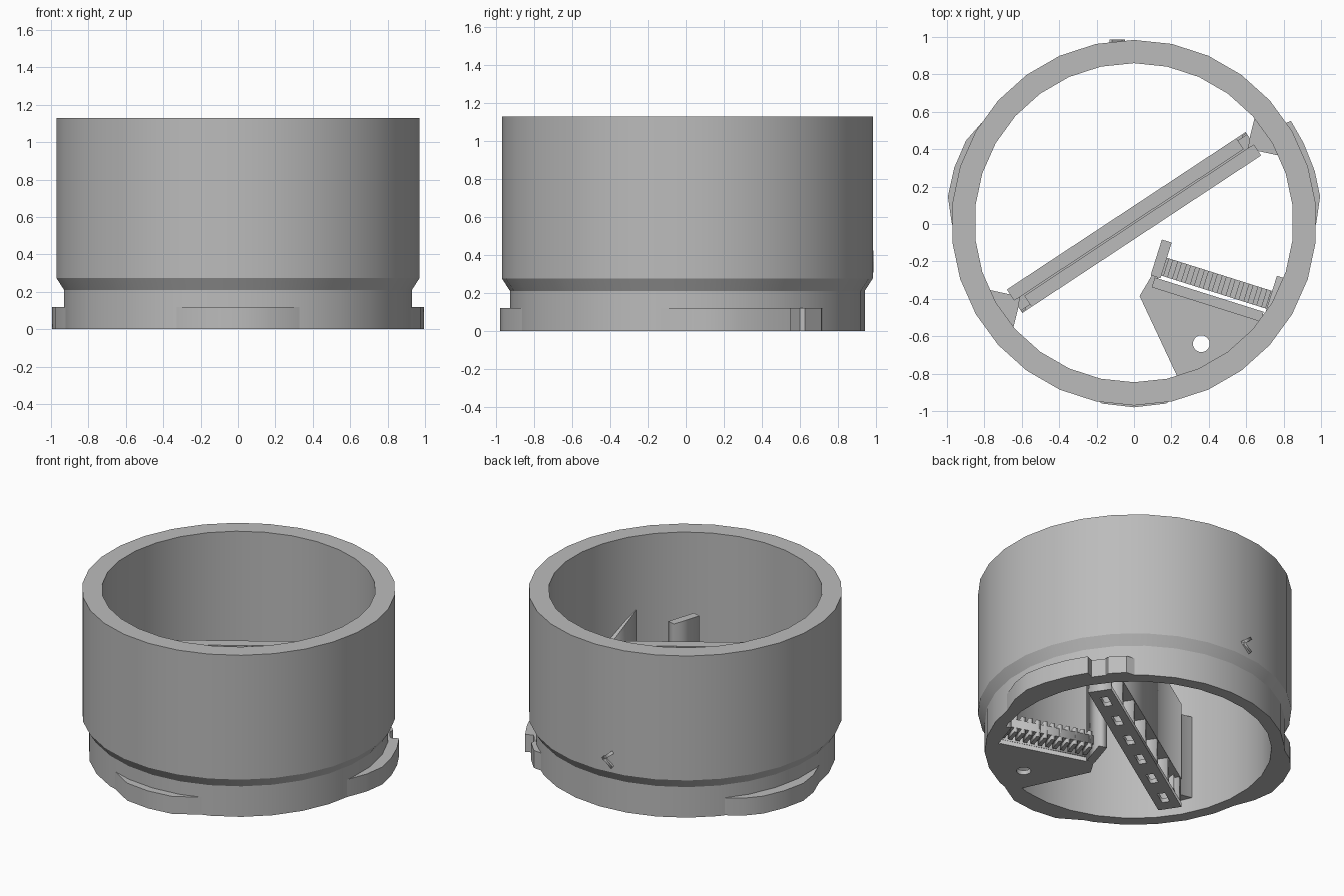
import bpy, bmesh, math
from mathutils import Matrix, Vector

cube = bpy.data.objects.get("Cube")
if cube:
    bpy.data.objects.remove(cube)

grey = bpy.data.materials.new("plain_grey")
grey.use_nodes = True
grey.diffuse_color = (0.5, 0.5, 0.5, 1)
grey.node_tree.nodes["Principled BSDF"].inputs["Base Color"].default_value = (0.5, 0.5, 0.5, 1)

CY = 0.007          # ring centre in y
SEG = 30


def add(name, mesh, matrix=None, smooth=False):
    obj = bpy.data.objects.new(name, mesh)
    bpy.context.collection.objects.link(obj)
    mesh.materials.clear()
    mesh.materials.append(grey)
    if matrix:
        mesh.transform(matrix)
    if smooth:
        bpy.ops.object.select_all(action="DESELECT")
        obj.select_set(True)
        bpy.context.view_layer.objects.active = obj
        bpy.ops.object.shade_smooth_by_angle(angle=math.radians(25))
    return obj


def prism(name, loops, z0, z1, matrix=None, smooth=False):
    """Extrude an outline, with further loops as holes, from z0 to z1."""
    curve = bpy.data.curves.new(name, "CURVE")
    curve.dimensions = "2D"
    curve.fill_mode = "BOTH"
    curve.extrude = (z1 - z0) / 2
    for loop in loops:
        spline = curve.splines.new("POLY")
        spline.points.add(len(loop) - 1)
        for point, (x, y) in zip(spline.points, loop):
            point.co = (x, y, 0, 1)
        spline.use_cyclic_u = True
    temp = bpy.data.objects.new(name + "_outline", curve)
    bpy.context.collection.objects.link(temp)
    bpy.context.view_layer.update()
    graph = bpy.context.evaluated_depsgraph_get()
    mesh = bpy.data.meshes.new_from_object(temp.evaluated_get(graph))
    bpy.data.objects.remove(temp)
    bm = bmesh.new()
    bm.from_mesh(mesh)
    bmesh.ops.remove_doubles(bm, verts=bm.verts, dist=0.0001)
    bmesh.ops.recalc_face_normals(bm, faces=bm.faces)
    bm.to_mesh(mesh)
    bm.free()
    mesh.transform(Matrix.Translation((0, 0, (z0 + z1) / 2)))
    return add(name, mesh, matrix, smooth)


def rect(x0, x1, y0, y1):
    return [(x0, y0), (x1, y0), (x1, y1), (x0, y1)]


def polar(r, degrees):
    a = math.radians(degrees)
    return (r * math.cos(a), CY + r * math.sin(a))


# Main ring: closed profile revolved around the axis
profile = [(0.853, 0), (0.935, 0), (0.935, 0.21), (0.977, 0.275), (0.977, 1.13), (0.853, 1.13)]
bm = bmesh.new()
rings = []
for i in range(SEG):
    rings.append([bm.verts.new((*polar(r, 90 + i * 360 / SEG), z)) for r, z in profile])
for i in range(SEG):
    a, b = rings[i], rings[(i + 1) % SEG]
    for j in range(len(profile)):
        k = (j + 1) % len(profile)
        bm.faces.new((a[j], b[j], b[k], a[k]))
bmesh.ops.recalc_face_normals(bm, faces=bm.faces)
ring_mesh = bpy.data.meshes.new("ring_body")
bm.to_mesh(ring_mesh)
bm.free()
add("ring_body", ring_mesh, smooth=True)

# Bayonet lugs: crescents on the foot of the ring
lugs = {
    "front_lug": [(-111, 0.93), (-100, 0.982), (-90, 0.987), (-80, 0.982), (-69, 0.93)],
    "right_lug": [(140, 0.93), (147, 0.975), (154, 1.0), (163, 1.005), (172, 1.005), (180, 0.975), (189, 0.93)],
    "left_lug": [(-9, 0.93), (0, 0.975), (8, 1.005), (16, 1.005), (25, 1.002), (33, 1.0), (33.5, 0.945),
                 (39, 0.945), (40, 0.965), (47, 0.965), (50, 0.93)],
}
for name, outer in lugs.items():
    inner = [polar(0.89, a) for a, r in reversed(outer)]
    prism(name, [[polar(r, a) for a, r in outer] + inner], 0, 0.12, smooth=True)

# Small chevron catch on the back wall
for side in (-1, 1):
    place = (Matrix.Translation((-0.09, CY + 0.97, 0.365 + side * 0.022))
             @ Matrix.Rotation(math.radians(side * 40), 4, "Y"))
    prism("catch_arm", [rect(-0.045, 0.045, -0.03, 0.01)], -0.01, 0.01, place)

# Diagonal board holder
L = 0.765
holder = Matrix.Translation((0, 0.008, 0)) @ Matrix.Rotation(math.radians(33.4), 4, "Z")
slots = [rect(x - 0.055, x + 0.055, -0.025, 0.025) for x in (-0.625 + 0.25 * i for i in range(6))]
prism("holder_base", [rect(-L, L, -0.075, 0.075)] + slots, 0, 0.03, holder)
for i in range(7):
    x = -0.75 + 0.25 * i
    prism("holder_rib", [rect(x - 0.015, x + 0.015, -0.07, 0.07)], 0.03, 0.2, holder)
prism("holder_floor", [rect(-L, L, -0.06, 0.06)], 0.2, 0.23, holder)
for side in (-1, 1):
    x = -side * 0.03
    prism("holder_wall", [rect(x - L + 0.03, x + L - 0.03, *sorted((side * 0.004, side * 0.075)))],
          0.2, 0.74, holder)

# Flared mounts joining the holder to the ring
for turn in (0, 180):
    spin = Matrix.Translation((0, CY, 0)) @ Matrix.Rotation(math.radians(turn), 4, "Z")
    prism("holder_mount", [[(0.62, 0.46), (0.65, 0.58), (0.73, 0.53), (0.82, 0.37), (0.77, 0.36),
                            (0.655, 0.385), (0.6, 0.34)]], 0.1, 0.68, spin)

# Bracket plate with a screw hole
hole = [(0.36 + 0.045 * math.cos(i * math.pi / 10), -0.64 + 0.045 * math.sin(i * math.pi / 10))
        for i in range(20)]
wall = [polar(0.88, a) for a in (-74, -66, -54, -42, -38)]
prism("bracket_plate", [[(0.11, -0.25), (0.03, -0.385)] + wall + [(0.69, -0.47), (0.13, -0.295)], hole],
      0, 0.03)

# Ledge with ribs, in a frame running along the bracket
along = Matrix.Translation((0.15, -0.23, 0)) @ Matrix.Rotation(math.radians(-17.5), 4, "Z")
prism("ledge", [rect(0, 0.61, -0.045, 0.055)], 0.06, 0.12, along)
for i in range(12):
    x = 0.02 + i * 0.05
    prism("ledge_rib", [rect(x, x + 0.025, -0.045, 0.055)], 0.03, 0.15, along)
prism("bracket_lip", [rect(-0.02, 0.59, -0.12, -0.065)], 0.03, 0.1, along)

# Upright posts at both ends of the ledge
prism("inner_post", [rect(-0.045, 0.01, -0.06, 0.14)], 0, 0.82, along)
post = prism("outer_post", [rect(0.6, 0.645, -0.1, 0.14)], 0, 0.66, along)
for v in post.data.vertices:
    local = along.inverted() @ v.co
    if v.co.z > 0.5 and local.y > 0:
        v.co.z = 0.45
